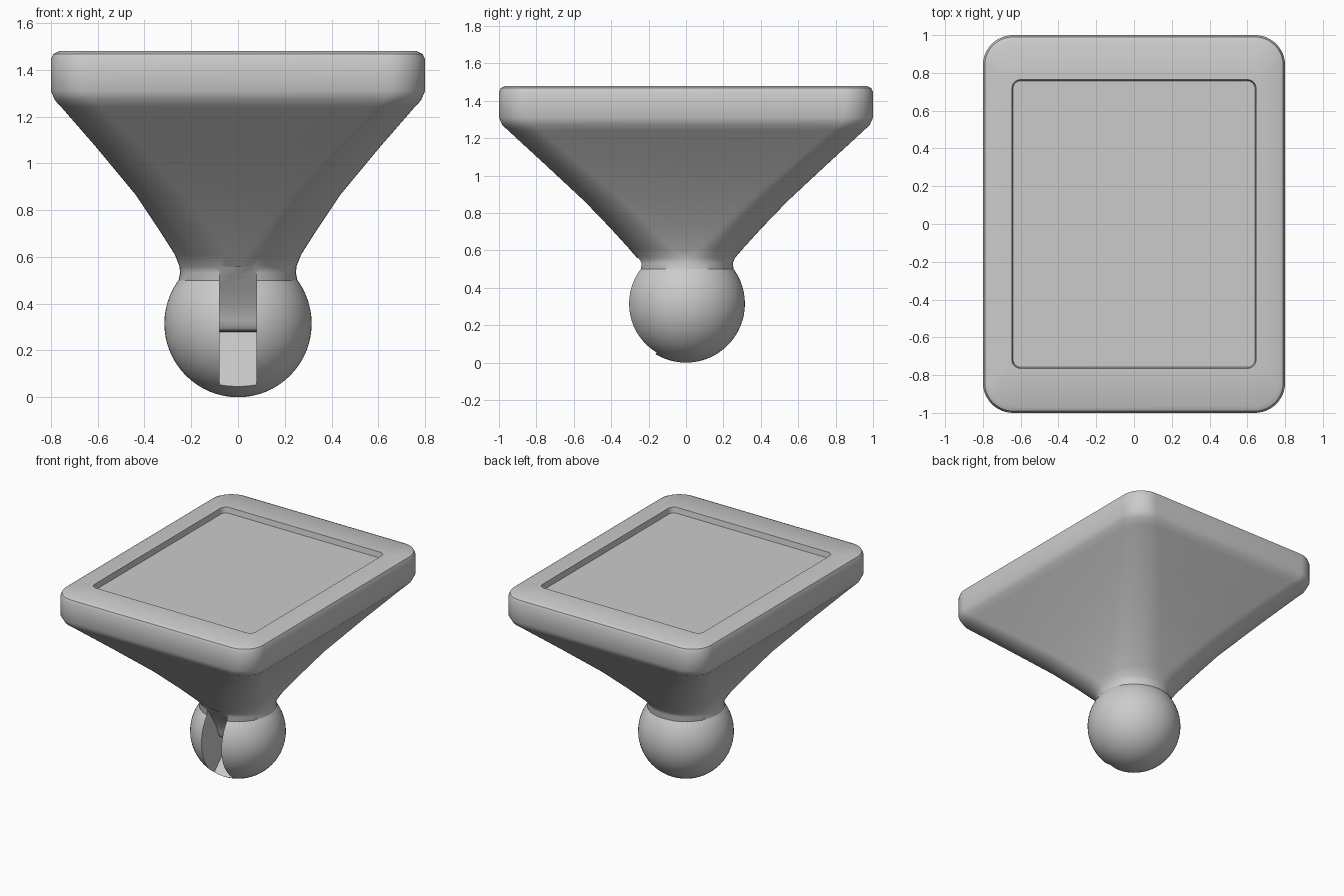
import bpy, bmesh, math

cube = bpy.data.objects.get("Cube")
if cube:
    bpy.data.objects.remove(cube)

grey = bpy.data.materials.new("plain grey")
grey.use_nodes = True
tone = (0.6, 0.6, 0.6, 1)
grey.diffuse_color = tone
grey.node_tree.nodes["Principled BSDF"].inputs["Base Color"].default_value = tone

STEPS = 12  # segments per rounded corner


def rounded_ring(bm, z, hx, hy, r):
    """Rounded rectangle of half sizes hx, hy and corner radius r."""
    verts = []
    for q, (sx, sy) in enumerate([(1, 1), (-1, 1), (-1, -1), (1, -1)]):
        for i in range(STEPS + 1):
            a = (q + i / STEPS) * math.pi / 2
            verts.append(bm.verts.new((sx * (hx - r) + r * math.cos(a),
                                       sy * (hy - r) + r * math.sin(a), z)))
    return verts


def bridge(bm, low, high):
    for i in range(len(low)):
        j = (i + 1) % len(low)
        bm.faces.new((low[i], low[j], high[j], high[i]))


def finish(name, bm):
    bmesh.ops.recalc_face_normals(bm, faces=bm.faces)
    mesh = bpy.data.meshes.new(name)
    bm.to_mesh(mesh)
    bm.free()
    mesh.materials.append(grey)
    obj = bpy.data.objects.new(name, mesh)
    bpy.context.collection.objects.link(obj)
    return obj


def select(obj):
    bpy.ops.object.select_all(action='DESELECT')
    obj.select_set(True)
    bpy.context.view_layer.objects.active = obj


# Flared stand, rim and recessed tray, lofted upwards: z, half x, half y, corner
sections = [
    (0.36, 0.20, 0.20, 0.199), (0.49, 0.256, 0.256, 0.255),
    (0.53, 0.248, 0.25, 0.245), (0.56, 0.25, 0.262, 0.242),
    (0.61, 0.27, 0.305, 0.235), (0.72, 0.34, 0.405, 0.225),
    (0.865, 0.437, 0.545, 0.21), (1.07, 0.607, 0.765, 0.19),
    (1.24, 0.755, 0.95, 0.17), (1.27, 0.783, 0.982, 0.16),
    (1.31, 0.80, 1.0, 0.16), (1.445, 0.80, 1.0, 0.16),
    (1.468, 0.79, 0.99, 0.15), (1.48, 0.765, 0.965, 0.125),
    (1.48, 0.646, 0.764, 0.045), (1.44, 0.64, 0.758, 0.04),
]
bm = bmesh.new()
rings = [rounded_ring(bm, *s) for s in sections]
for low, high in zip(rings, rings[1:]):
    bridge(bm, low, high)
bm.faces.new(rings[0])
bm.faces.new(rings[-1])
stand = finish("flared_stand", bm)

# Ball foot
bm = bmesh.new()
bmesh.ops.create_uvsphere(bm, u_segments=64, v_segments=32, radius=0.315)
bmesh.ops.translate(bm, verts=bm.verts, vec=(0, 0, 0.315))
ball = finish("ball_foot", bm)

# Slot cutter: side profile (y, z) extruded across x
profile = [(-0.6, 0.56), (-0.255, 0.56), (-0.19, 0.47), (-0.14, 0.39),
           (-0.115, 0.33), (-0.11, 0.305), (-0.095, 0.288), (-0.07, 0.282),
           (0.07, 0.28), (-0.4, -0.19), (-0.6, -0.19)]
bm = bmesh.new()
side = bm.faces.new([bm.verts.new((-0.08, y, z)) for y, z in profile])
new = bmesh.ops.extrude_face_region(bm, geom=[side])["geom"]
bmesh.ops.translate(bm, vec=(0.16, 0, 0),
                    verts=[v for v in new if isinstance(v, bmesh.types.BMVert)])
cutter = finish("slot_cutter", bm)
cutter.hide_render = True

# Cut the slot through both parts and smooth them
for obj in (stand, ball):
    select(obj)
    cut = obj.modifiers.new("slot", 'BOOLEAN')
    cut.operation = 'DIFFERENCE'
    cut.solver = 'EXACT'
    cut.object = cutter
    bpy.ops.object.modifier_apply(modifier=cut.name)
    bpy.ops.object.shade_smooth_by_angle(angle=math.radians(32))
bpy.data.objects.remove(cutter)
